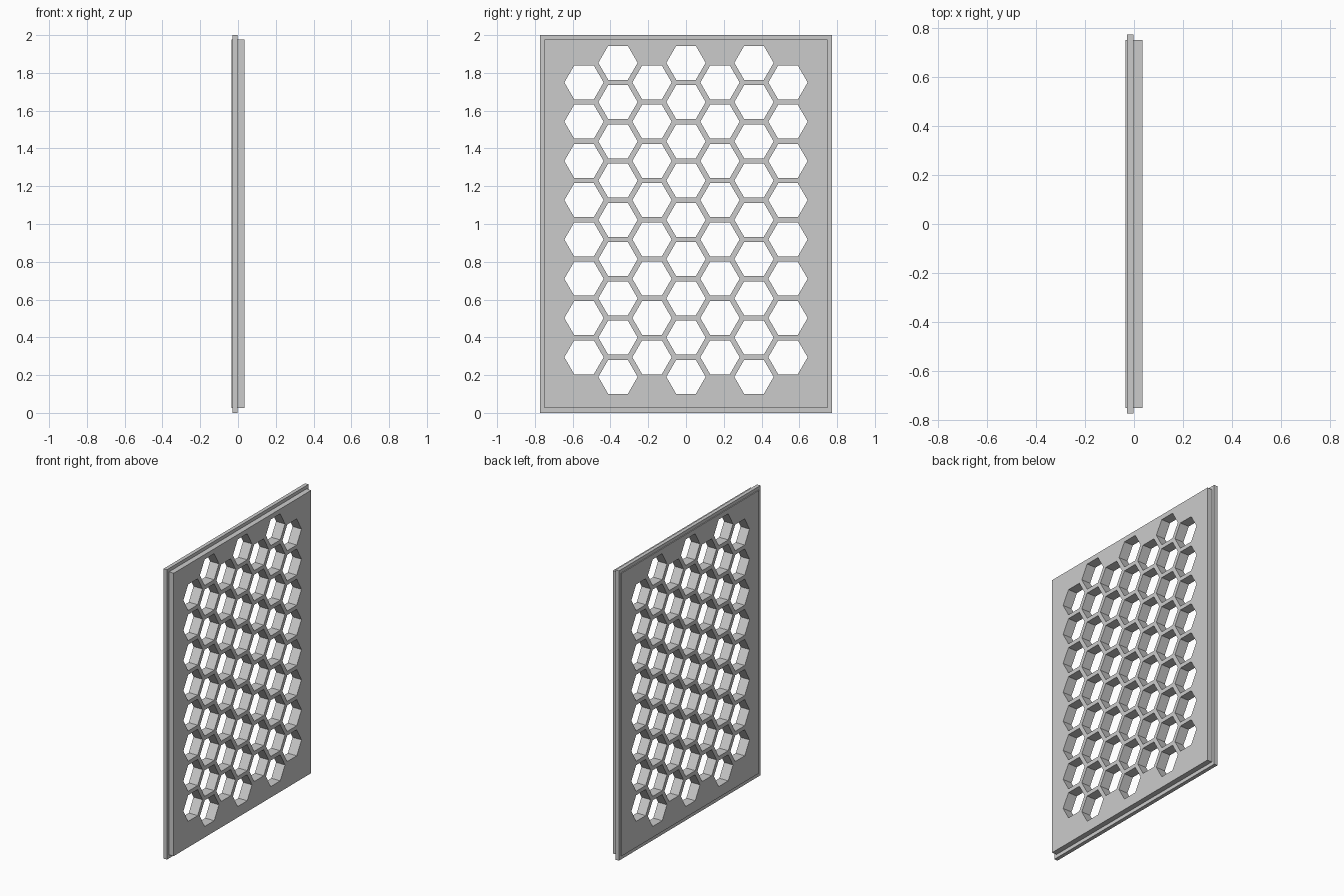
import bpy
import bmesh
from math import cos, sin, pi, sqrt
from mathutils import Matrix

if "Cube" in bpy.data.objects:
    bpy.data.objects.remove(bpy.data.objects["Cube"])

grey = bpy.data.materials.new("plain grey")
grey.use_nodes = True
grey.diffuse_color = (0.6, 0.6, 0.6, 1)
grey.node_tree.nodes["Principled BSDF"].inputs["Base Color"].default_value = (0.6, 0.6, 0.6, 1)

# Local x, y, z of a flat outline become y, z, x of the standing panel
STAND = Matrix(((0, 0, 1, 0), (1, 0, 0, 0), (0, 1, 0, 0), (0, 0, 0, 1)))


def rectangle(half_width, bottom, top):
    return [(-half_width, bottom), (half_width, bottom), (half_width, top), (-half_width, top)]


def hexagon(y, z, radius):
    return [(y + radius * cos(i * pi / 3), z + radius * sin(i * pi / 3)) for i in range(6)]


def plate(name, outlines, x_min, x_max):
    """Extrude a filled outline with holes into an upright plate."""
    curve = bpy.data.curves.new(name, "CURVE")
    curve.dimensions = "2D"
    curve.fill_mode = "BOTH"
    curve.extrude = (x_max - x_min) / 2
    for points in outlines:
        spline = curve.splines.new("POLY")
        spline.points.add(len(points) - 1)
        for point, (y, z) in zip(spline.points, points):
            point.co = (y, z, 0, 1)
        spline.use_cyclic_u = True
    obj = bpy.data.objects.new(name, curve)
    bpy.context.collection.objects.link(obj)
    bpy.ops.object.select_all(action="DESELECT")
    obj.select_set(True)
    bpy.context.view_layer.objects.active = obj
    bpy.ops.object.convert(target="MESH")
    obj = bpy.context.view_layer.objects.active

    # Stand it up and weld the caps to the walls
    bm = bmesh.new()
    bm.from_mesh(obj.data)
    bm.transform(Matrix.Translation(((x_min + x_max) / 2, 0, 0)) @ STAND)
    bmesh.ops.remove_doubles(bm, verts=bm.verts, dist=0.0001)
    bmesh.ops.recalc_face_normals(bm, faces=bm.faces)
    for face in bm.faces:
        face.smooth = False
    bm.to_mesh(obj.data)
    bm.free()
    obj.data.materials.clear()
    obj.data.materials.append(grey)
    return obj


# Honeycomb: seven columns, alternating eight and nine cells
apothem = 0.09
column_pitch = 0.18
row_pitch = column_pitch * 2 / sqrt(3)
centre_z = 1.022
holes = []
for column in range(-3, 4):
    count = 8 if column % 2 else 9
    for row in range(count):
        z = centre_z + (row - (count - 1) / 2) * row_pitch
        holes.append(hexagon(column * column_pitch, z, apothem * 2 / sqrt(3)))

plate("honeycomb_panel", [rectangle(0.75, 0.025, 1.977)] + holes, -0.034, 0.034)

# Thin flange around the panel edge, slightly sunk into it
plate("edge_flange", [rectangle(0.772, 0, 2), rectangle(0.745, 0.03, 1.972)], -0.028, -0.002)
